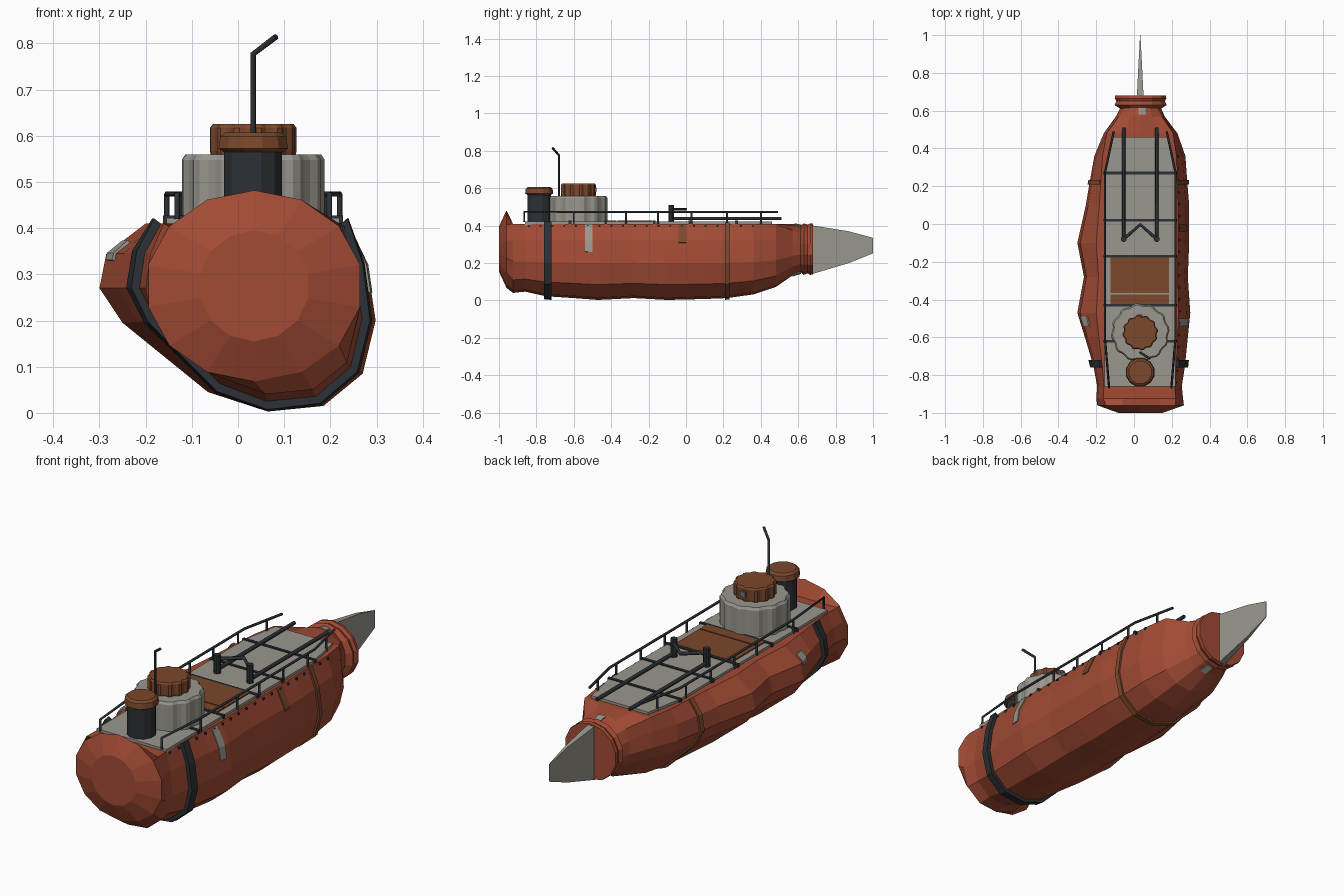
import bpy, math
from mathutils import Vector

if "Cube" in bpy.data.objects:
    bpy.data.objects.remove(bpy.data.objects["Cube"])

CX = 0.035


def material(name, rgb):
    m = bpy.data.materials.new(name)
    m.diffuse_color = (*rgb, 1)
    m.use_nodes = True
    m.node_tree.nodes["Principled BSDF"].inputs["Base Color"].default_value = m.diffuse_color
    return m


RED = material("red_paint", (0.36, 0.07, 0.035))
RUST = material("rust", (0.20, 0.065, 0.025))
DARK = material("dark_metal", (0.025, 0.03, 0.035))
GREY = material("grey_plate", (0.32, 0.31, 0.27))
GLASS = material("glass", (0.12, 0.2, 0.25))


def mesh(name, verts, faces, mat):
    me = bpy.data.meshes.new(name)
    me.from_pydata(verts, [], faces)
    ob = bpy.data.objects.new(name, me)
    bpy.context.collection.objects.link(ob)
    me.materials.append(mat)
    import bmesh
    bm = bmesh.new()
    bm.from_mesh(me)
    bmesh.ops.recalc_face_normals(bm, faces=bm.faces)
    bm.to_mesh(me)
    bm.free()
    return ob


def loft(name, rings, mat):
    n = len(rings[0])
    faces = [[r * n + i, r * n + (i + 1) % n, (r + 1) * n + (i + 1) % n, (r + 1) * n + i]
             for r in range(len(rings) - 1) for i in range(n)]
    faces += [list(range(n)), [(len(rings) - 1) * n + i for i in range(n)]]
    return mesh(name, [v for r in rings for v in r], faces, mat)


def prism(name, pts, z0, z1, mat):
    return loft(name, [[(x, y, z) for x, y in pts] for z in (z0, z1)], mat)


def box(name, x0, x1, y0, y1, z0, z1, mat):
    return prism(name, [(x0, y0), (x1, y0), (x1, y1), (x0, y1)], z0, z1, mat)


def turned(name, x, y, profile, n, mat, flute=1.0):
    """Stacked rings round a vertical axis; flute < 1 pulls in every second pair."""
    rings = []
    for r, z in profile:
        ring = []
        for i in range(n):
            k = r * (flute if i % 4 in (2, 3) else 1)
            a = 2 * math.pi * (i + 0.5) / n
            ring.append((x + k * math.cos(a), y + k * math.sin(a), z))
        rings.append(ring)
    return loft(name, rings, mat)


def pipe(name, pts, r, mat):
    cu = bpy.data.curves.new(name, 'CURVE')
    cu.dimensions = '3D'
    cu.bevel_depth = r
    cu.bevel_resolution = 1
    cu.use_fill_caps = True
    sp = cu.splines.new('POLY')
    sp.points.add(len(pts) - 1)
    for p, c in zip(sp.points, pts):
        p.co = (*c, 1)
    ob = bpy.data.objects.new(name, cu)
    bpy.context.collection.objects.link(ob)
    cu.materials.append(mat)
    return ob


# Hull: lopsided 14-sided section, lofted through stations
BASE = [(.035, .41), (.14, .41), (.235, .41), (.28, .32), (.298, .2), (.27, .085), (.185, .015),
        (.065, .003), (-.065, .045), (-.25, .195), (-.3, .27), (-.285, .345), (-.2, .41), (-.07, .41)]


def circle(y, rx, rz, cz=.275):
    return [Vector((CX + rx * math.sin(2 * math.pi * k / 14), y,
                    cz + rz * math.cos(2 * math.pi * k / 14))) for k in range(14)]


def body(y, left, right, bottom):
    out = []
    for k, (x, z) in enumerate(BASE):
        s = right / .263 if x > CX else left / .335
        if k < 3 or k > 11:
            s = math.sqrt(s)
        out.append(Vector((CX + (x - CX) * s, y, z if z > .25 else .25 + (z - .25) * bottom / .25)))
    return out


stations = [circle(-1, .12, .12), circle(-.96, .235, .207)]
stations += [body(*s) for s in [
    (-.925, .235, .225, .212), (-.86, .23, .218, .205), (-.75, .25, .235, .23), (-.6, .295, .25, .24),
    (-.47, .335, .263, .25), (-.28, .30, .25, .24), (-.1, .335, .257, .25), (.1, .29, .257, .245),
    (.22, .27, .247, .24), (.36, .245, .237, .22), (.48, .195, .195, .18)]]
stations.append([a.lerp(b, .7) for a, b in zip(body(.57, .15, .14, .13), circle(.57, .125, .135))])
stations.append(circle(.62, .108, .125))
loft("hull", stations, RED)
loft("stern_collar", [circle(.61, .11, .12), circle(.63, .142, .138), circle(.65, .132, .13),
                      circle(.665, .14, .138), circle(.68, .138, .135)], RED)


def section(y):
    for a, b in zip(stations, stations[1:]):
        if a[0].y <= y <= b[0].y:
            return [p.lerp(q, (y - a[0].y) / (b[0].y - a[0].y)) for p, q in zip(a, b)]


def strip(name, y0, y1, k0, k1, off, mat):
    """Raised strip over the hull between fractional section positions k0 and k1."""
    ks = [k0] + [k for k in range(15) if k0 < k < k1] + [k1]
    rows = []
    for y, o in ((y0, -.004), (y0, off), (y1, off), (y1, -.004)):
        s = section(y)
        for k in ks:
            i = int(k) % 14
            p = s[i].lerp(s[(i + 1) % 14], k - int(k))
            d = Vector((p.x - CX, 0, p.z - .25)).normalized()
            rows.append(p + d * o)
    n = len(ks)
    faces = [[r * n + i, r * n + i + 1, (r + 1) % 4 * n + i + 1, (r + 1) % 4 * n + i]
             for r in range(4) for i in range(n - 1)]
    faces += [[r * n for r in range(4)], [r * n + n - 1 for r in range(4)]]
    mesh(name, rows, faces, mat)


# Bands and patches on the hull
strip("dark_hull_band", -.76, -.72, 2, 12, .018, DARK)
strip("rust_hull_band", .208, .232, 2, 12, .009, RUST)
strip("grey_patch_right", -.54, -.5, 2.05, 3.5, .005, GREY)
strip("grey_patch_left", -.54, -.49, 10.8, 11.4, .005, GREY)
strip("rust_patch_right", -.04, .0, 2.05, 3.1, .004, RUST)
strip("stern_top_patch", .58, .618, 13.8, 14.5, .005, GREY)
strip("stern_bottom_patch", .57, .615, 6.4, 7, .006, GREY)

# Tail fin
loft("tail_fin", [[(.033 - w, y, a), (.033 + w, y, a), (.033 + w, y, b), (.033 - w, y, b)]
                  for y, a, b, w in ((.67, .14, .402, .018), (.87, .2, .37, .008), (1, .252, .335, .001))], GREY)

# Deck plates, seams and hatch cover
prism("deck", [(-.155, -.86), (.22, -.86), (.22, .27), (.185, .46), (-.12, .46), (-.155, .27)],
      .395, .422, GREY)
for y in (-.62, -.43, -.17, .02, .27):
    box("deck_seam", -.162, .227, y - .007, y + .007, .40, .427, DARK)
box("hatch_cover_front", -.125, .185, -.423, -.372, .41, .428, RUST)
box("hatch_cover_rear", -.125, .185, -.366, -.178, .41, .428, RUST)

# Railings, posts and rivets
for side in (-1, 1):
    def rx(d):
        return .033 + side * d
    pipe("railing", [(rx(.165), -.865, .42), (rx(.165), -.865, .474), (rx(.187), -.6, .474),
                     (rx(.187), .27, .474), (rx(.14), .49, .474)], .006, DARK)
    for y, d in ((-.6, .187), (-.32, .187), (-.15, .187), (.03, .187), (.22, .187), (.4, .16)):
        pipe("rail_post", [(rx(d), y, .4), (rx(d), y, .474)], .006, DARK)
    # Deck pipes and winch posts
    pipe("deck_pipe", [(rx(.088), -.07, .438), (rx(.088), .51, .438)], .009, DARK)
    turned("winch_post", rx(.088), -.08, [(.016, .42), (.016, .51)], 8, DARK)
for i in range(20):
    y = -.84 + i * .063
    s = section(y)
    p = s[2].lerp(s[3], .12)
    box("rivet", p.x - .005, p.x + .006, y - .005, y + .005, p.z - .005, p.z + .005, DARK)
pipe("winch_arm", [(-.055, -.08, .488), (.033, -.003, .488), (.121, -.08, .488)], .009, DARK)

# Conning tower and its cap
turned("tower", .033, -.575, [(.155, .41), (.155, .548), (.147, .56)], 48, GREY, .95)
turned("tower_cap", .033, -.575, [(.09, .55), (.094, .567), (.094, .617), (.088, .625)], 48, RUST, .93)
box("cap_window", .02, .046, -.49, -.478, .58, .605, GLASS)

# Funnel
turned("funnel", .033, -.785, [(.065, .41), (.065, .575)], 12, DARK)
turned("funnel_cap", .033, -.785, [(.066, .565), (.078, .572), (.074, .598), (.062, .607)], 12, RUST)

# Periscope
pipe("periscope", [(.033, -.68, .42), (.033, -.68, .777), (.083, -.713, .815)], .0065, DARK)
